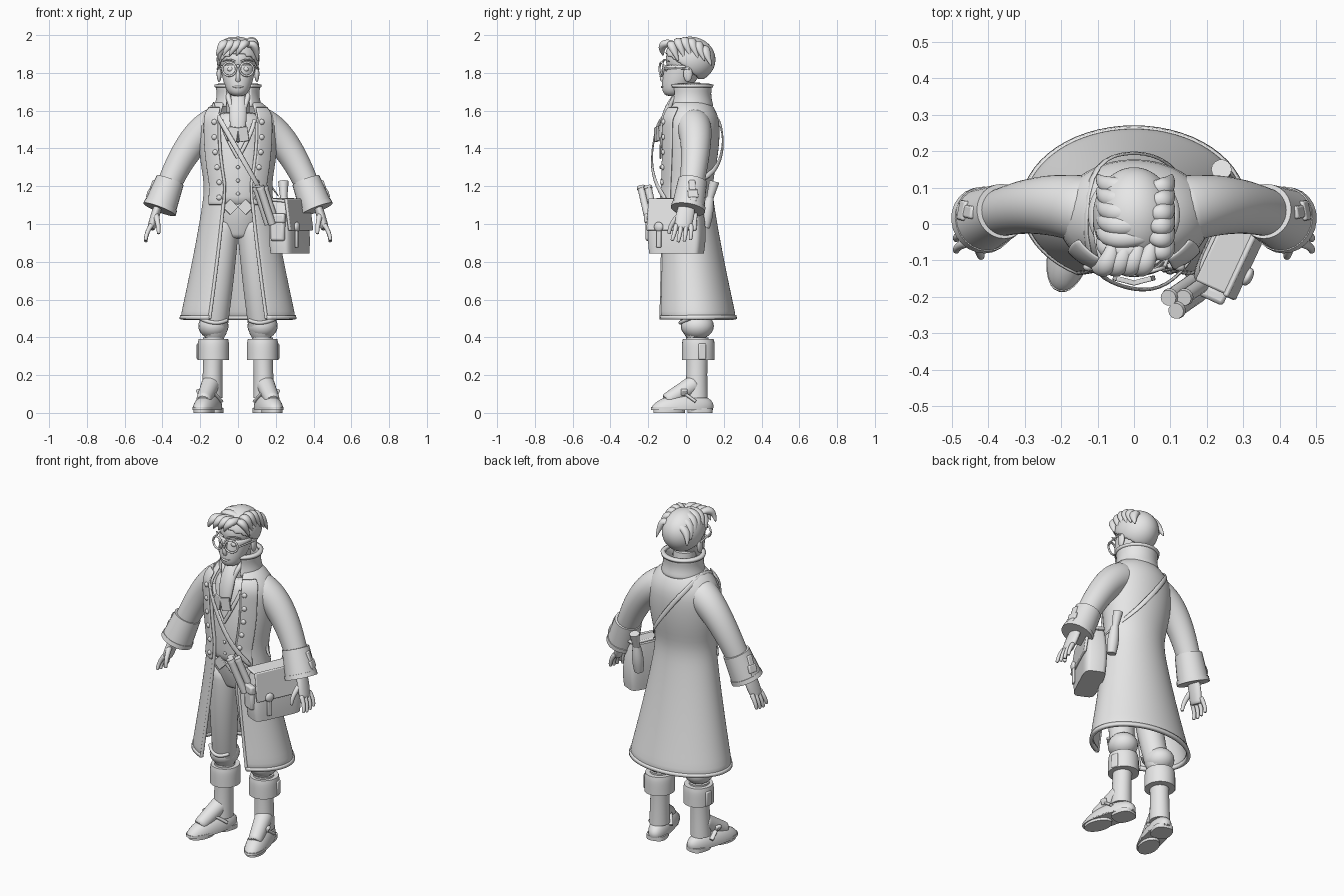
import bpy, bmesh
from math import sin, cos, pi, asin, sqrt, radians
from mathutils import Vector, Matrix, Euler

cube = bpy.data.objects.get("Cube")
if cube:
    bpy.data.objects.remove(cube, do_unlink=True)

shade = (0.8, 0.8, 0.8, 1)
grey = bpy.data.materials.new("plain grey")
grey.use_nodes = True
grey.diffuse_color = shade
grey.node_tree.nodes["Principled BSDF"].inputs["Base Color"].default_value = shade
parts = []


def finish(name, bm, mirror=False, smooth=False, thick=0, bevel=0, mat=None):
    if mat:
        bmesh.ops.transform(bm, matrix=mat, verts=bm.verts)
    bmesh.ops.recalc_face_normals(bm, faces=bm.faces)
    mesh = bpy.data.meshes.new(name)
    bm.to_mesh(mesh)
    bm.free()
    mesh.materials.append(grey)
    ob = bpy.data.objects.new(name, mesh)
    bpy.context.collection.objects.link(ob)
    if thick:
        solidify = ob.modifiers.new("Thickness", 'SOLIDIFY')
        solidify.thickness, solidify.offset = thick, 0
    if bevel:
        rounding = ob.modifiers.new("Bevel", 'BEVEL')
        rounding.width, rounding.segments = bevel, 2
    if smooth:
        ob.modifiers.new("Smooth", 'SUBSURF').levels = 1
    if mirror:
        ob.modifiers.new("Mirror", 'MIRROR').use_mirror_merge = False
    parts.append(ob)


def skin(name, rings, closed=True, **options):
    bm = bmesh.new()
    rows = [[bm.verts.new(point) for point in ring] for ring in rings]
    count = len(rows[0])
    for lower, upper in zip(rows, rows[1:]):
        for i in range(count if closed else count - 1):
            j = (i + 1) % count
            bm.faces.new((lower[i], lower[j], upper[j], upper[i]))
    if closed:
        bm.faces.new(rows[0])
        bm.faces.new(rows[-1])
    finish(name, bm, **options)


def solid(name, base, top, size, shape=lambda t: 1, power=1, steps=8, count=32, **options):
    """Level rings from base to top, scaled by a shape rule; low powers are boxier."""
    def bend(v):
        return (1 if v > 0 else -1) * abs(v) ** power
    rings = []
    for s in range(steps + 1):
        t = s / steps
        centre = Vector(base).lerp(Vector(top), t)
        turns = [2 * pi * i / count for i in range(count)]
        rings.append([centre + shape(t) * Vector((size[0] * bend(sin(a)), size[1] * bend(cos(a)), 0))
                      for a in turns])
    skin(name, rings, **options)


def path(name, points, radius, flat=1, ref=(0, 1, 0), count=14, **options):
    """Tube through points; radius is a rule of the way along."""
    points, up, rings = [Vector(p) for p in points], Vector(ref), []
    last = len(points) - 1
    for i, point in enumerate(points):
        along = (points[min(i + 1, last)] - points[max(i - 1, 0)]).normalized()
        side = along.cross(up).normalized()
        up = side.cross(along)
        turns = [2 * pi * k / count for k in range(count)]
        rings.append([point + radius(i / last) * (side * cos(a) + up * flat * sin(a)) for a in turns])
    skin(name, rings, **options)


def sweep(name, start, end, first, last, via=None, swell=0, steps=8, **options):
    """Tapered limb along a bend, thickened by swell halfway."""
    a, c = Vector(start), Vector(end)
    b = Vector(via) if via else (a + c) / 2
    bend = [a.lerp(b, s / steps).lerp(b.lerp(c, s / steps), s / steps) for s in range(steps + 1)]
    path(name, bend, lambda t: first + (last - first) * t + swell * sin(pi * t), **options)


def ball(name, place, size, turn=(0, 0, 0), **options):
    bm = bmesh.new()
    bmesh.ops.create_uvsphere(bm, u_segments=20, v_segments=12, radius=1,
                              matrix=Matrix.LocRotScale(Vector(place), Euler(turn), Vector(size)))
    finish(name, bm, **options)


def box(name, place, size, turn=(0, 0, 0), bevel=.006, **options):
    bm = bmesh.new()
    bmesh.ops.create_cube(bm, size=1, matrix=Matrix.LocRotScale(Vector(place), Euler(turn), Vector(size)))
    finish(name, bm, bevel=bevel, **options)


def coat_section(z):
    """Centre y, half width, half depth and half opening of the coat at a height."""
    skirt = max(0, (1.2 - z) / .7) ** 1.2
    chest = sin(pi / 2 * min(1, max(0, (z - 1.2) / .3)))
    slope = max(0, (z - 1.54) / .11) ** 2
    return (.05 * skirt + .02 * chest, .17 + .13 * skirt + .035 * chest - .095 * slope,
            .13 + .08 * skirt + .022 * chest - .055 * slope, .07 + .08 * skirt + .03 * chest - .03 * slope)


def collar_section(z):
    flare = 3 * (z - 1.69) ** 2
    return .025, .105 + flare, .1 + flare, .06


def coat_point(x, z, lift=0, side=-1):
    y, width, depth, opening = coat_section(z)
    return Vector((x, y + side * (depth + lift) * sqrt(max(0, 1 - (x / width) ** 2)), z))


def sheet(name, low, high, section=coat_section, strip=0, grow=0, steps=16, count=48, **options):
    """Cloth round the body from the front opening, or a strip beside it."""
    rows = []
    for s in range(steps + 1):
        z = low + (high - low) * s / steps
        y, width, depth, opening = section(z)
        a = asin(opening / width)
        b = asin(min(.9, (opening + strip) / width)) if strip else 2 * pi - a
        turns = [a + (b - a) * i / count for i in range(count + 1)]
        rows.append([((width + grow) * sin(t), y - (depth + grow) * cos(t), z) for t in turns])
    skin(name, rows, closed=False, **options)


level = (0, 0, 1)
across = (1, 0, 0)

# Head, neck and face
ball("skull", (0, .01, 1.87), (.098, .12, .105), smooth=True)
solid("jaw", (0, -.07, 1.675), (0, 0, 1.85), (.097, .11), lambda t: (t + .02) ** .3, smooth=True)
solid("neck", (0, .03, 1.55), (0, .01, 1.75), (.062, .065))
sweep("nose", (0, -.108, 1.84), (0, -.12, 1.76), .009, .013, via=(0, -.14, 1.78), ref=across)
ball("ear", (.1, .01, 1.795), (.013, .024, .043), mirror=True)
ball("eye", (.041, -.104, 1.82), (.016, .008, .012), mirror=True)
sweep("eyebrow", (.015, -.12, 1.86), (.08, -.09, 1.86), .005, .004, via=(.05, -.12, 1.88), ref=level, mirror=True)
sweep("mouth", (-.03, -.115, 1.73), (.03, -.115, 1.73), .003, .003, via=(0, -.14, 1.72), swell=.003, ref=level)

# Glasses
turns = [k * pi / 12 for k in range(25)]
path("glasses_rim", [(.046 + .036 * cos(a), -.13 + .01 * cos(a), 1.82 + .036 * sin(a)) for a in turns],
     lambda t: .0055, mirror=True)
sweep("glasses_bridge", (-.012, -.14, 1.825), (.012, -.14, 1.825), .005, .005, ref=level)
sweep("glasses_temple", (.082, -.12, 1.82), (.108, .02, 1.82), .005, .005, via=(.11, -.06, 1.83),
      ref=level, mirror=True)

# Hair: trimmed cap with swept locks either side of a parting
bm = bmesh.new()
bmesh.ops.create_uvsphere(bm, u_segments=32, v_segments=24, radius=1,
                          matrix=Matrix.LocRotScale(Vector((0, .02, 1.87)), None, Vector((.107, .13, .115))))
below = [v for v in bm.verts if v.co.z < 1.77 + .75 * max(0, .05 - v.co.y)]
bmesh.ops.delete(bm, geom=below, context='VERTS')
finish("hair_cap", bm, thick=.014, smooth=True)
for i in range(6):
    y = (i - 2) * .035
    top = 1.98 - 4 * y * y
    for name, reach in (("hair_lock_right", -.1), ("hair_lock_left", .105)):
        sweep(name, (.045, y, top - .02), (reach, y + .03, top - .1), .015, .004,
              via=(reach * .9, y - .02, top + .025), swell=.018, flat=.8, ref=level, smooth=True)
for i in range(4):
    x = .05 - .035 * i
    sweep("hair_quiff", (x, -.05, 1.95), (x - .06, -.12, 1.89), .015, .004,
          via=(x - .02, -.15, 1.98), swell=.018, flat=.8, ref=level, smooth=True)

# Waistcoat, neckcloth and brooch shaped like an open book
solid("waistcoat", (0, 0, 1.08), (0, .02, 1.6), (.16, .125),
      lambda t: .95 + .15 * sin(pi * t) - .2 * t ** 4, smooth=True)
box("waistcoat_point", (.04, -.115, 1.09), (.06, .012, .06), (0, pi / 4, 0), mirror=True, bevel=.003)
sweep("waistcoat_neckline", (.09, -.1, 1.55), (0, -.135, 1.35), .012, .01, via=(.06, -.14, 1.45),
      flat=.6, mirror=True)
for k in range(3):
    ball("waistcoat_button", (0, -.135 + .005 * k, 1.3 - .07 * k), (.01, .006, .01))
sweep("neckcloth", (0, -.04, 1.69), (0, -.13, 1.43), .035, .03, via=(0, -.12, 1.6), swell=.015,
      flat=.5, smooth=True)
sweep("shirt_collar", (.06, .02, 1.7), (.03, -.09, 1.6), .016, .012, via=(.06, -.07, 1.7), ref=across, mirror=True)
box("brooch_page", (.027, -.155, 1.475), (.054, .014, .078), (0, -.15, .25), mirror=True, bevel=.003)

# Long open coat with facings, collar and buttons
sheet("coat", .5, 1.65, thick=.014, smooth=True)
sheet("coat_hem", .495, .515, steps=1, thick=.02)
sheet("coat_facing", 1.1, 1.62, strip=.07, grow=.012, count=8, thick=.012, smooth=True, mirror=True)
heights = [.5 + k * .08 for k in range(14)]
path("coat_front_edge", [coat_point(coat_section(z)[3], z) for z in heights], lambda t: .009, mirror=True)
sheet("coat_collar", 1.62, 1.735, section=collar_section, steps=4, thick=.016, smooth=True)
sheet("collar_rim", 1.725, 1.74, section=collar_section, grow=.002, steps=1, thick=.024)
for k in range(6):
    z = 1.14 + .08 * k
    x = coat_section(z)[3] + .025
    ball("coat_button", coat_point(x, z, .022), (.015, .012, .015), mirror=True)
    sweep("buttonhole_trim", coat_point(x, z, .02), coat_point(x + .04, z, .022), .004, .004, ref=level, mirror=True)

# Sleeves, turned cuffs and hands
sweep("sleeve", (.1, .03, 1.53), (.41, .015, 1.1), .1, .06, via=(.26, .08, 1.5), count=20, smooth=True, mirror=True)
sweep("cuff", (.36, .035, 1.23), (.415, .01, 1.08), .076, .088, count=24, mirror=True)
sweep("cuff_edge", (.407, .014, 1.1), (.416, .01, 1.077), .09, .092, count=24, mirror=True)
box("cuff_strap", (.462, .035, 1.175), (.016, .035, .12), (0, -.35, .2), mirror=True)
box("cuff_buckle", (.468, .037, 1.16), (.02, .055, .045), (0, -.35, .2), mirror=True)
sweep("palm", (.415, .01, 1.12), (.462, -.02, .97), .04, .042, swell=.008, flat=.5, ref=across,
      smooth=True, mirror=True)
for k in range(4):
    y = (k - 2) * .025
    sweep("finger", (.455, y, 1), (.488, y * 1.3 - .01, .9 + .008 * abs(k - 1.3)), .014, .009,
          via=(.49, y * 1.2, .95), smooth=True, mirror=True)
sweep("thumb", (.435, -.03, 1.05), (.42, -.09, .945), .017, .009, via=(.42, -.09, 1), ref=across,
      smooth=True, mirror=True)

# Trousers gathered below the knee
solid("trouser_seat", (0, 0, .92), (0, 0, 1.12), (.155, .11), lambda t: .6 + .4 * sin(pi / 2 * t), smooth=True)
sweep("trouser_leg", (.08, 0, 1.04), (.13, .065, .38), .09, .066, via=(.09, -.02, .75), count=20,
      smooth=True, mirror=True)
ball("trouser_gather", (.13, .06, .46), (.08, .088, .07), mirror=True)
sweep("trouser_fold", (.06, 0, .49), (.2, .02, .5), .01, .01, via=(.12, -.07, .46), ref=level, mirror=True)

# Boots, toes turned out
foot = Matrix.Translation((.162, -.022, 0)) @ Matrix.Rotation(radians(15), 4, 'Z')
boot = {"mat": foot, "mirror": True}
solid("boot_cuff", (.13, .065, .28), (.13, .065, .39), (.083, .087), lambda t: 1 - .06 * t ** 6, mirror=True)
box("boot_cuff_tab", (.207, .085, .325), (.018, .04, .085), (0, 0, .2), mirror=True)
solid("boot_shaft", (.138, .055, .08), (.13, .06, .4), (.056, .06), lambda t: 1 - .08 * sin(pi * t), mirror=True)
solid("boot_foot", (0, 0, .02), (0, .03, .1), (.061, .162), lambda t: sqrt(1.1 - t * t), power=.9, **boot)
sweep("boot_instep", (0, .08, .16), (0, -.09, .06), .052, .04, ref=across, smooth=True, **boot)
solid("boot_sole", (0, 0, .015), (0, 0, .03), (.063, .168), power=.85, steps=1, **boot)
solid("boot_heel", (0, .1, 0), (0, .1, .025), (.056, .064), power=.7, steps=1, **boot)
solid("boot_toe_tread", (0, -.07, 0), (0, -.07, .02), (.053, .085), steps=1, **boot)
sweep("boot_strap", (-.06, .06, .06), (.06, .06, .06), .014, .014, via=(0, -.11, .19), flat=.6, ref=level, **boot)
box("boot_buckle", (.045, 0, .11), (.02, .035, .035), (0, .5, 0), **boot)

# Shoulder strap: down the chest and down the back to the satchel
steps = [k / 8 for k in range(9)]
chest = [coat_point(-.13 + .29 * t, 1.61 - .5 * t, .025 + .05 * t) for t in steps]
back = [coat_point(-.12 + .34 * t, 1.6 - .46 * t, .02 + .05 * t * t, side=1) for t in steps]
line = chest[::-1] + [Vector((-.135, .02, 1.65))] + back
edges = []
for before, point, after in zip(line[:1] + line, line, line[1:] + line[-1:]):
    outward = point - Vector((0, .02, point.z - .03))
    half = (after - before).cross(outward).normalized() * .015
    edges.append((point - half, point + half))
skin("shoulder_strap", edges, closed=False, thick=.01, smooth=True)

# Satchel at the left hip
hip = Matrix.Translation((.275, -.05, 0)) @ Matrix.Rotation(radians(-25), 4, 'Z')
solid("satchel", (0, 0, .845), (-.01, 0, 1.12), (.066, .152), lambda t: .95 + .3 * t - .45 * t * t,
      power=.4, mat=hip)
box("satchel_flap", (.052, 0, 1.05), (.016, .29, .17), (0, -.14, 0), mat=hip)
box("satchel_flap_top", (-.005, 0, 1.125), (.095, .28, .016), (0, .1, 0), mat=hip)
box("satchel_strap", (.073, -.07, .93), (.014, .03, .11), mat=hip)
ball("satchel_clasp", (.074, -.07, .985), (.014, .026, .026), mat=hip)
box("satchel_end_pocket", (0, -.15, .97), (.08, .035, .12), mat=hip, bevel=.012)
box("satchel_end_flap", (0, -.155, 1.03), (.09, .035, .05), mat=hip, bevel=.01)

# Rolled scrolls in front and a flask behind
for k in range(3):
    dx, dy = .024 * sin(k * 2 * pi / 3), -.024 * cos(k * 2 * pi / 3)
    low, high = Vector((.18 + dx, -.17 + dy, 1)), Vector((.115 + dx, -.215 + dy, 1.2))
    sweep("scroll", low, high, .02, .02)
    sweep("scroll_lip", low.lerp(high, .93), high, .024, .022, steps=1)
sweep("flask_body", (.245, .1, .98), (.242, .125, 1.14), .026, .022, swell=.008)
sweep("flask_neck", (.242, .125, 1.13), (.24, .15, 1.225), .018, .028)

for ob in parts:
    ob.select_set(True)
bpy.context.view_layer.objects.active = parts[0]
bpy.ops.object.shade_smooth_by_angle(angle=radians(45))
